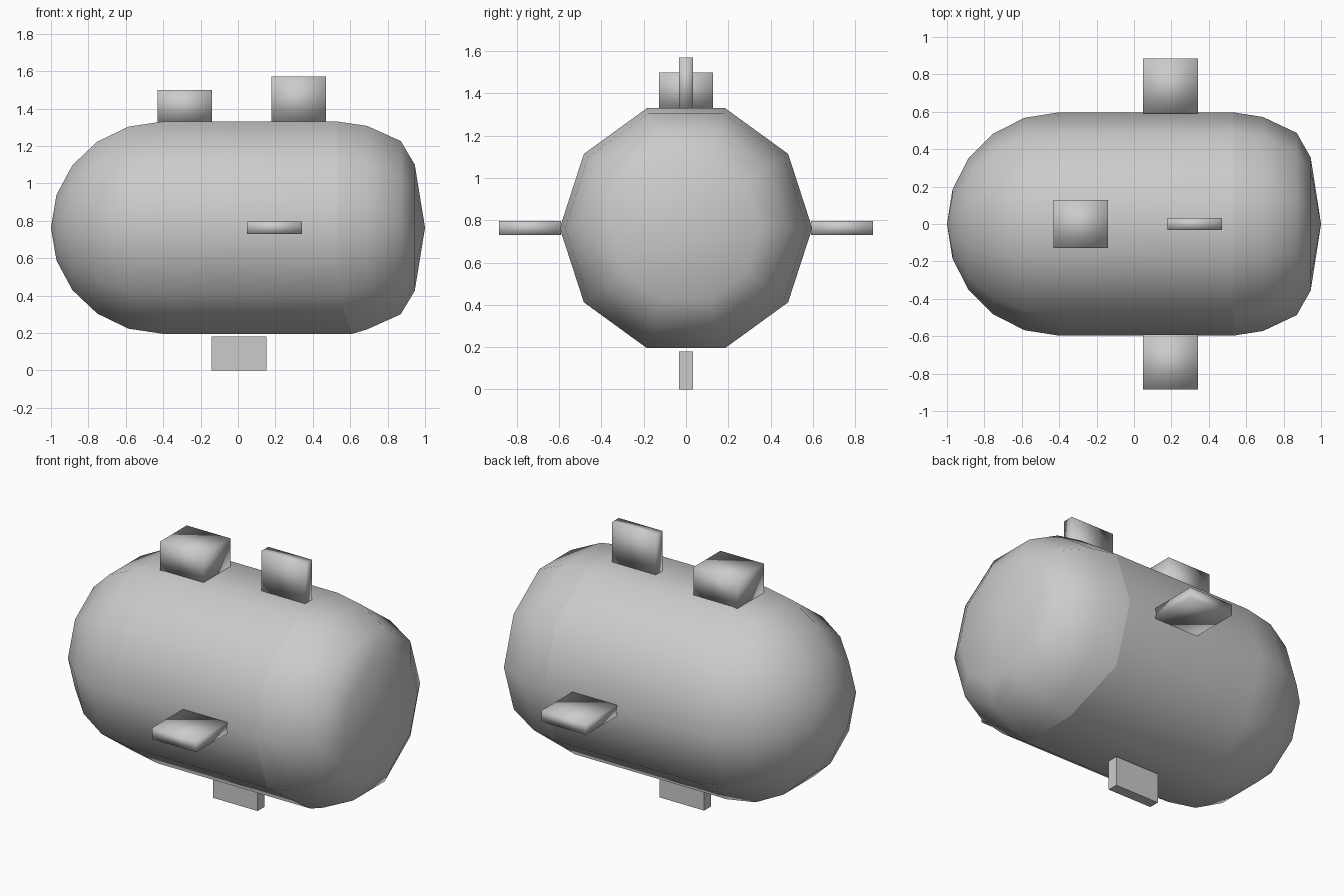
import bpy, bmesh, math
from mathutils import Vector

if "Cube" in bpy.data.objects:
    bpy.data.objects.remove(bpy.data.objects["Cube"], do_unlink=True)

SIDES = 10
AXIS_Z = 0.763
RADIUS = 0.597

grey = bpy.data.materials.new("plain_grey")
grey.use_nodes = True
grey.diffuse_color = (0.6, 0.6, 0.6, 1)
grey.node_tree.nodes["Principled BSDF"].inputs["Base Color"].default_value = (0.6, 0.6, 0.6, 1)


def finish(bm, name, smooth):
    bmesh.ops.recalc_face_normals(bm, faces=bm.faces)
    for f in bm.faces:
        f.smooth = smooth
    mesh = bpy.data.meshes.new(name)
    bm.to_mesh(mesh)
    bm.free()
    mesh.materials.append(grey)
    obj = bpy.data.objects.new(name, mesh)
    bpy.context.collection.objects.link(obj)
    return obj


def block(name, low, high, smooth=True):
    low, high = Vector(low), Vector(high)
    bm = bmesh.new()
    bmesh.ops.create_cube(bm, size=1)
    for v in bm.verts:
        v.co = (low + high) / 2 + v.co * (high - low)
    return finish(bm, name, smooth)


# Hull: round tail of even arcs, straight middle, blunter nose
tail = [(-0.4 - 0.6 * math.cos(math.radians(a)), RADIUS * math.sin(math.radians(a)))
        for a in range(18, 91, 18)]
nose = [(0.53, RADIUS), (0.69, 0.572), (0.87, 0.487), (0.945, 0.355)]
SEAM = len(tail)

bm = bmesh.new()
rings = []
for i, (x, r) in enumerate(tail + nose):
    ring = []
    for k in range(SIDES):
        a = math.tau * k / SIDES
        # the seam bends forward on the flat underside
        bend = 0.08 if i == SEAM and math.sin(a) < -0.9 else 0
        ring.append(bm.verts.new((x + bend, r * math.cos(a), AXIS_Z + r * math.sin(a))))
    rings.append(ring)
for ra, rb in zip(rings, rings[1:]):
    for k in range(SIDES):
        n = (k + 1) % SIDES
        bm.faces.new((ra[k], ra[n], rb[n], rb[k]))
for x, ring in ((-1, rings[0]), (1, rings[-1])):
    tip = bm.verts.new((x, 0, AXIS_Z))
    for k in range(SIDES):
        bm.faces.new((ring[k], ring[(k + 1) % SIDES], tip))
seam = set(rings[SEAM])
for e in bm.edges:
    if all(v in seam for v in e.verts):
        e.smooth = False
finish(bm, "hull", True)

# Top hatch and fins
block("top_hatch", (-0.43, -0.127, 1.325), (-0.14, 0.127, 1.5))
block("top_fin", (0.178, -0.033, 1.325), (0.47, 0.033, 1.57))
for side, y0, y1 in (("left", 0.59, 0.885), ("right", -0.885, -0.59)):
    block(side + "_side_fin", (0.047, y0, 0.73), (0.342, y1, 0.797))

# Keel plate, just below the hull
block("keel", (-0.143, -0.032, 0), (0.153, 0.032, 0.18), smooth=False)
